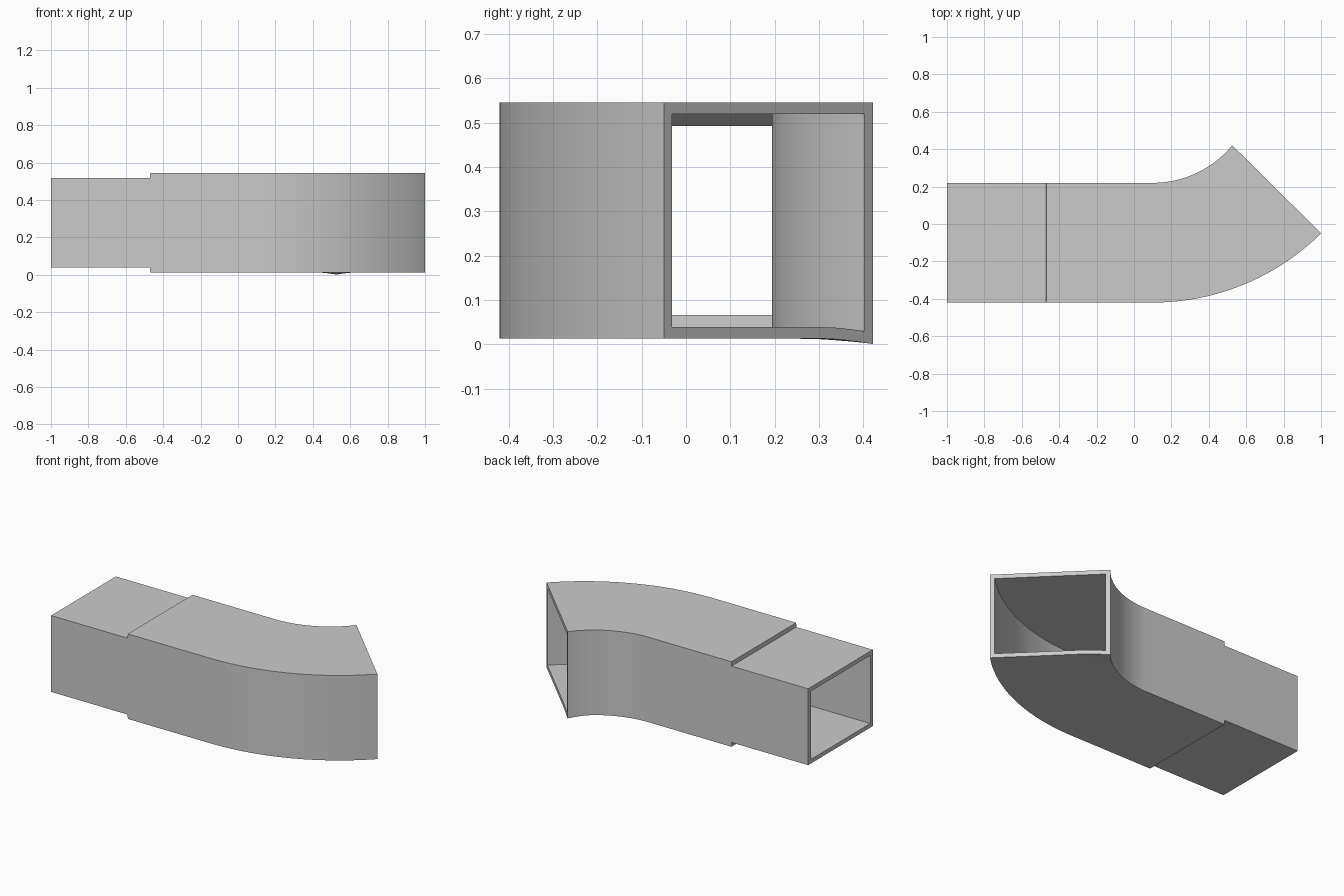
import bpy, bmesh
from math import sin, cos, radians
from mathutils import Vector

cube = bpy.data.objects.get("Cube")
if cube:
    bpy.data.objects.remove(cube, do_unlink=True)

WALL = 0.026
FLOOR_CUTS = 14
ARC_STEPS = 24
BACK, FRONT, BEND_X = 0.22, -0.42, 0.1
LOW, HIGH = 0.013, 0.545          # outer sleeve heights
STEP = 0.027                      # spigot is lower than the sleeve by this

metal = bpy.data.materials.new("duct grey")
metal.use_nodes = True
grey = (0.6, 0.6, 0.6, 1)
metal.diffuse_color = grey
metal.node_tree.nodes["Principled BSDF"].inputs["Base Color"].default_value = grey


def arc_point(y, radius, angle):
    return Vector((BEND_X + radius * sin(angle), y + radius * (1 - cos(angle)), 0))


def stations(straight):
    """Back point, front point, bottom and top of every cross-section."""
    result = [(Vector((x, BACK, 0)), Vector((x, FRONT, 0)), LOW + d, HIGH - d)
              for x, d in straight]
    for i in range(ARC_STEPS + 1):
        s = i / ARC_STEPS
        result.append((arc_point(BACK, 0.55, s * radians(50.6)),
                       arc_point(FRONT, 1.28, s * radians(44.7)), LOW, HIGH))
    return result


# Outer skin has a square step; the lining has a sloped one
outer = stations([(-1, STEP), (-0.47, STEP), (-0.469, 0)])
inner = stations([(-1, STEP), (-0.49, STEP), (-0.45, 0)])
corner = outer[-1][0]

bm = bmesh.new()


def ring(station, inset):
    back, front, low, high = station
    side = (front - back).normalized() * inset
    a, b = back + side, front - side
    verts = []
    for i in range(FLOOR_CUTS + 1):
        p = a.lerp(b, i / FLOOR_CUTS)
        # the floor sags slightly at the tight corner of the open end
        sag = 0.012 * max(0, 1 - (p - corner).length / 0.15) ** 1.5
        verts.append(bm.verts.new((p.x, p.y, low + inset - sag)))
    for p in (b, a):
        verts.append(bm.verts.new((p.x, p.y, high - inset)))
    return verts


def bridge(r1, r2):
    n = len(r1)
    for i in range(n):
        j = (i + 1) % n
        bm.faces.new((r1[i], r1[j], r2[j], r2[i]))


# Skin, lining and the two rims that join them
skin = [ring(s, 0) for s in outer]
lining = [ring(s, WALL) for s in inner]
for layer in (skin, lining):
    for r1, r2 in zip(layer, layer[1:]):
        bridge(r1, r2)
for end in (0, -1):
    bridge(skin[end], lining[end])
bmesh.ops.recalc_face_normals(bm, faces=bm.faces)

mesh = bpy.data.meshes.new("curved_duct")
bm.to_mesh(mesh)
bm.free()
mesh.materials.append(metal)
duct = bpy.data.objects.new("curved_duct", mesh)
bpy.context.collection.objects.link(duct)
bpy.ops.object.select_all(action="DESELECT")
duct.select_set(True)
bpy.context.view_layer.objects.active = duct
bpy.ops.object.shade_smooth_by_angle(angle=radians(30))
